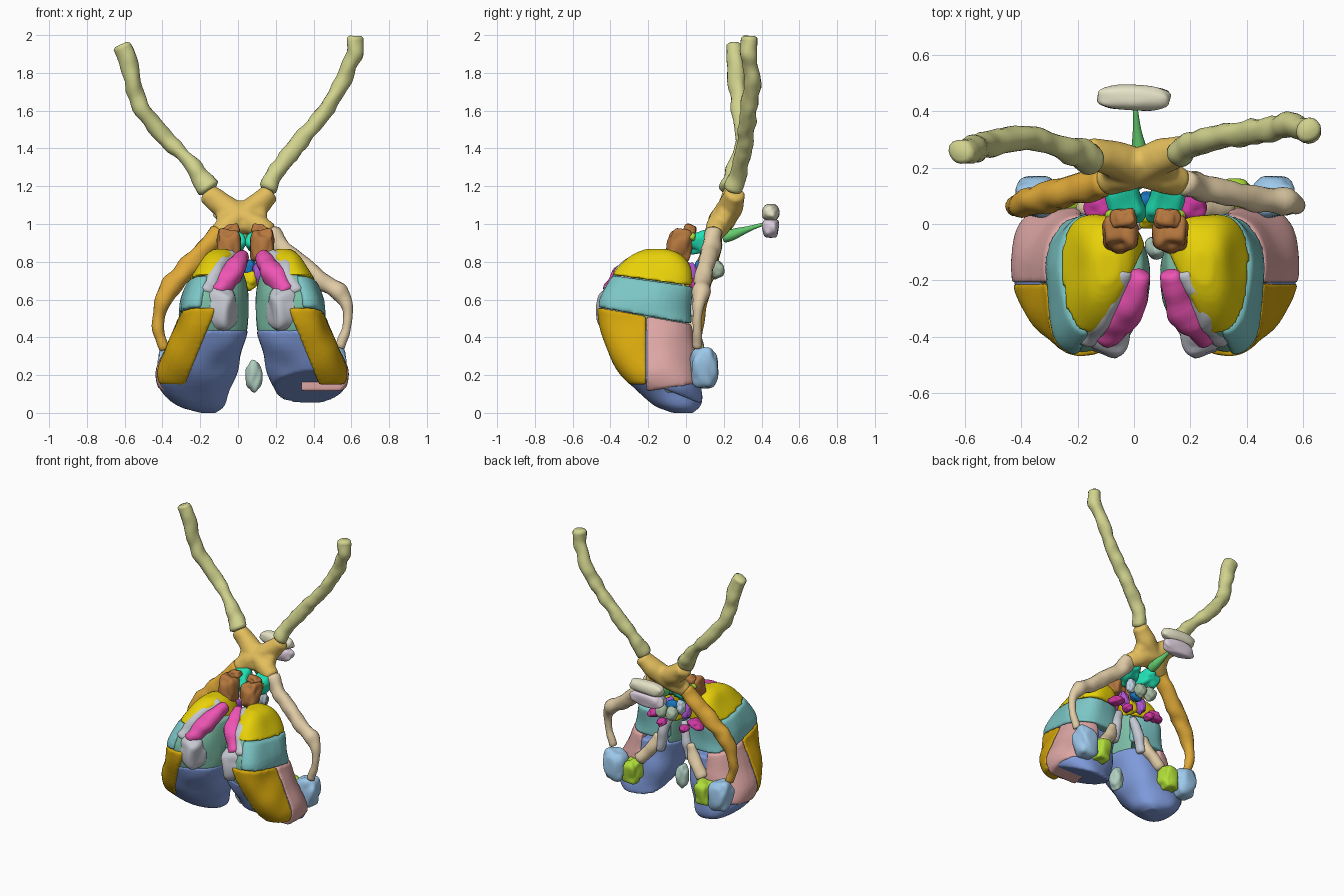
import bpy, bmesh, math
from mathutils import Vector, Euler, noise

if "Cube" in bpy.data.objects:
    bpy.data.objects.remove(bpy.data.objects["Cube"])

MID, HYP = 0.075, 0.04        # symmetry planes of the big lobes and the small nuclei


def finish(bm, name, col, voxel=0.0, smooth=4):
    bmesh.ops.recalc_face_normals(bm, faces=bm.faces)
    for f in bm.faces:
        f.smooth = True
    me = bpy.data.meshes.new(name)
    bm.to_mesh(me)
    bm.free()
    ob = bpy.data.objects.new(name, me)
    bpy.context.collection.objects.link(ob)
    key = "mat_%02d_%02d_%02d" % tuple(int(c * 99) for c in col)
    mat = bpy.data.materials.get(key) or bpy.data.materials.new(key)
    mat.diffuse_color = (*[c ** 2 for c in col], 1)
    mat.use_nodes = True
    mat.node_tree.nodes["Principled BSDF"].inputs["Base Color"].default_value = mat.diffuse_color
    me.materials.append(mat)
    if voxel:
        r = ob.modifiers.new("remesh", 'REMESH')
        r.mode, r.voxel_size, r.use_smooth_shade = 'VOXEL', voxel, True
        s = ob.modifiers.new("soften", 'SMOOTH')
        s.factor, s.iterations = 0.5, smooth
    return ob


def loft(bm, rings):
    vs = [[bm.verts.new(p) for p in r] for r in rings]
    n = len(vs[0])
    for a, b in zip(vs, vs[1:]):
        for i in range(n):
            bm.faces.new((a[i], a[(i + 1) % n], b[(i + 1) % n], b[i]))
    bm.faces.new(vs[0])
    bm.faces.new(vs[-1][::-1])


def spline(pts, steps):
    # Catmull-Rom through tuples of any length
    P = [Vector(p) for p in pts]
    P = [2 * P[0] - P[1]] + P + [2 * P[-1] - P[-2]]
    out = []
    for i in range(1, len(P) - 2):
        a, b, c, d = P[i - 1:i + 3]
        for k in range(steps):
            t = k / steps
            out.append(0.5 * (2 * b + (c - a) * t + (2 * a - 5 * b + 4 * c - d) * t * t
                              + (3 * b - a - 3 * c + d) * t ** 3))
    return out + [P[-2]]


def add_tube(bm, pts, bump=0.12):
    # pts: (x, y, z, radius)
    S = spline(pts, 6)
    C = [p.to_3d() for p in S]
    rings = []
    for i, p in enumerate(S):
        d = (C[min(i + 1, len(C) - 1)] - C[max(i - 1, 0)]).normalized()
        u = d.cross(Vector((0, 1, 0))).normalized()
        v = d.cross(u)
        r = p[3]
        ring = []
        for k in range(16):
            a = math.tau * k / 16
            o = u * math.cos(a) + v * math.sin(a)
            ring.append(C[i] + o * r * (1 + bump * noise.noise((C[i] + o * r) * 14)))
        rings.append(ring)
    cap = lambda ring, c, s: [c + (q - c) * 0.7 + s for q in ring]
    d0, d1 = (C[0] - C[1]).normalized(), (C[-1] - C[-2]).normalized()
    loft(bm, [cap(rings[0], C[0], d0 * S[0][3] * 0.25)] + rings
         + [cap(rings[-1], C[-1], d1 * S[-1][3] * 0.25)])


def tube(name, col, pts, bump=0.12):
    bm = bmesh.new()
    add_tube(bm, pts, bump)
    return finish(bm, name, col)


def blob(name, col, c, rad, power=1.0, rot=(0, 0, 0), plane=None, bump=0.2):
    # lumpy superellipsoid; with a mirror plane, x is measured from it and both sides are made
    for s, side in ((1, "right"), (-1, "left")) if plane is not None else ((1, ""),):
        bm = bmesh.new()
        bmesh.ops.create_icosphere(bm, subdivisions=4, radius=1)
        R = Euler(rot).to_matrix()
        for v in bm.verts:
            q = Vector([math.copysign(abs(t) ** power, t) * r for t, r in zip(v.co, rad)])
            q *= 1 + bump * noise.noise(v.co * 1.4 + Vector(c) * 9)
            p = R @ q + Vector(c)
            v.co = ((plane or 0) + s * p.x, p.y, p.z)
        finish(bm, (name + "_" + side).strip("_"), col)


# Horizontal sections of one lobe: z, inner, outer, front, back
LOBE = [(.0, .19, .28, -.08, .05), (.04, .14, .40, -.18, .08), (.12, .11, .49, -.27, .08),
        (.2, .08, .505, -.34, .07), (.3, .055, .475, -.40, .05), (.4, .03, .43, -.44, .03),
        (.5, .02, .39, -.46, .03), (.6, .01, .375, -.46, .03), (.7, .02, .34, -.41, .03),
        (.78, .05, .29, -.35, .02), (.84, .09, .25, -.28, -.03), (.868, .13, .21, -.22, -.1)]


def lobe_part(name, col, planes, grow=1.0, floor_right=False):
    # each plane (a, b, c, d) keeps a*x + b*y + c*z < d
    for s, side in ((1, "right"), (-1, "left")):
        bm = bmesh.new()
        rings = []
        for z, u0, u1, y0, y1 in spline(LOBE, 3):
            ring = []
            for k in range(40):
                a = math.tau * k / 40
                cx, cy = [math.copysign(abs(t) ** 0.77, t) for t in (math.cos(a), math.sin(a))]
                w = u1 - u0
                y = (y0 + y1) / 2 + cy * (y1 - y0) / 2 * grow
                u = (u0 + u1) / 2 + cx * w / 2 * grow
                u += 0.2 * w * max(0, -cy) ** 2 * (1 - cx) / 2     # slanted inner front
                p = Vector((u, y, z))
                ring.append(p + Vector((cx, cy, 0)) * 0.016 * noise.noise(p * 6))
            rings.append(ring)
        loft(bm, rings)
        bmesh.ops.recalc_face_normals(bm, faces=bm.faces)
        for a, b, c, d in planes + ([(0, -.4, -1, -.08)] if floor_right and s > 0 else []):
            n = Vector((a, b, c))
            bmesh.ops.bisect_plane(bm, geom=bm.verts[:] + bm.edges[:] + bm.faces[:],
                                   plane_co=n * d / n.length_squared, plane_no=n, clear_outer=True)
            bmesh.ops.holes_fill(bm, edges=[e for e in bm.edges if e.is_boundary])
        for v in bm.verts:
            v.co.x = MID + s * v.co.x
        finish(bm, name + "_" + side, col, 0.012, 3)


YEL, TEAL, MUST, PINK = (.9, .8, .05), (.45, .75, .75), (.82, .62, .06), (.85, .62, .61)
BLUE, SKY, LIME, GRAY = (.46, .57, .84), (.58, .76, .91), (.66, .86, .2), (.75, .76, .8)
MAG, SAGE, BROWN, OLIVE = (.93, .3, .68), (.45, .72, .62), (.68, .43, .22), (.80, .81, .52)
GOLD, ORANGE, BEIGE = (.88, .72, .33), (.86, .63, .2), (.87, .78, .62)

# Lobe segments
lobe_part("front_top_segment", YEL, [(0, -.14, -1, -.677), (-1, -.48, 0, .0)])
lobe_part("upper_side_segment", TEAL, [(0, .14, 1, .673), (0, -.18, -1, -.476), (-1, -.48, 0, -.05)], 1.01)
lobe_part("lower_front_segment", MUST, [(0, .18, 1, .474), (0, 1, 0, -.211), (-1, 0, -.406, -.415),
                                        (0, 0, -1, -.15)], 1.02)
lobe_part("lower_side_segment", PINK, [(0, .18, 1, .474), (0, -1, 0, .209), (-1, 0, 0, -.26),
                                       (0, .15, -1, -.145)], 1.02)
lobe_part("bottom_segment", BLUE, [(0, 0, 1, .44)], 0.985, True)
lobe_part("inner_segment", SAGE, [(1, .48, 0, .07), (0, 0, -1, -.42), (0, 0, 1, .74)], 0.96)
blob("front_inner_segment", GRAY, (.18, -.375, .545), (.1, .09, .12), .75, (.1, -.2, .3), MID, .2)

# Long strips along the inner top edge, and cords behind, on both sides
for s, side in ((1, "right"), (-1, "left")):
    m = lambda pts: [(MID + s * x, y, z, r) for x, y, z, r in pts]
    tube("inner_ridge_" + side, MAG, m([(.05, -.18, .83, .035), (.085, -.27, .78, .055),
         (.13, -.34, .71, .06), (.185, -.40, .64, .045)]), 0.3)
    tube("ridge_border_" + side, GRAY, m([(.11, -.17, .84, .03), (.16, -.26, .785, .05),
         (.2, -.34, .71, .055), (.235, -.39, .63, .05)]), 0.35)
    tube("rear_inner_cord_" + side, GRAY, m([(.06, .0, .64, .025), (.09, .02, .53, .035),
         (.12, .02, .4, .03)]), 0.3)
    tube("rear_outer_cord_" + side, BEIGE, m([(.13, .02, .5, .03), (.17, .04, .41, .04),
         (.25, .06, .31, .04)]), 0.3)

# Knobs at the lower back of the lobes
blob("outer_rear_knob", SKY, (.42, .095, .24), (.078, .075, .11), .75, (0, .1, 0), MID)
blob("inner_rear_knob", LIME, (.29, .09, .23), (.06, .065, .085), .7, (0, 0, 0), MID, .3)
blob("hanging_gland", (.66, .79, .73), (.085, -.08, .19), (.045, .045, .088))

# Small nuclei under the crossing
blob("front_nucleus", BROWN, (.088, -.035, .88), (.06, .065, .095), .75, (-.1, .12, .1), HYP, .3)
blob("front_nucleus_tip", BROWN, (.08, .02, .965), (.045, .035, .032), .8, (0, .3, 0), HYP, .3)
blob("rear_nucleus", (.12, .87, .68), (.075, .09, .91), (.06, .095, .06), .8, (.3, .2, -.3), HYP, .3)
blob("lime_nucleus", LIME, (.095, .03, .93), (.045, .025, .025), .8, (0, 0, 0), HYP)
blob("round_nucleus", (.62, .71, .6), (.04, .16, .76), (.04, .042, .05), 1, (0, 0, 0), HYP)
blob("violet_nucleus", (.64, .3, .8), (.07, .03, .74), (.03, .035, .065), .9, (.2, 0, 0), HYP, .4)
blob("pink_nucleus", (.78, .2, .6), (.16, .06, .68), (.055, .045, .03), .9, (0, .3, 0), HYP, .3)
blob("low_pink_nucleus", (.78, .2, .6), (.09, .09, .64), (.03, .04, .025), .9, (0, 0, 0), HYP, .3)
blob("pale_nucleus", (.72, .8, .86), (.08, .11, .8), (.03, .035, .05), .9, (0, 0, 0), HYP, .3)
blob("deep_blue_nucleus", (.1, .42, .72), (.05, .08, .77), (.045, .035, .045), .9)
blob("yellow_nucleus", YEL, (.06, .03, .7), (.045, .045, .05), .9, (0, 0, 0), None, .3)

# Crossing body: two crossed limbs fused with a flat centre
bm = bmesh.new()
add_tube(bm, [(-.16, .25, 1.16, .055), (-.07, .23, 1.09, .066), (.05, .19, 1.02, .068), (.165, .15, .955, .052)])
add_tube(bm, [(.165, .26, 1.16, .055), (.09, .235, 1.09, .066), (-.01, .19, 1.02, .068), (-.1, .15, .955, .052)])
mat_c = Euler((-.5, 0, 0)).to_matrix().to_4x4()
mat_c.translation = (.02, .2, 1.035)
g = bmesh.ops.create_icosphere(bm, subdivisions=4, radius=1)
for v in g["verts"]:
    q = [math.copysign(abs(t) ** .7, t) * r for t, r in zip(v.co, (.135, .055, .092))]
    v.co = mat_c @ Vector(q)
finish(bm, "nerve_crossing", GOLD, 0.01, 5)

# Long nerves rising from the crossing
tube("nerve_left", OLIVE, [(-.155, .235, 1.19, .056), (-.205, .25, 1.26, .05), (-.28, .28, 1.36, .037),
     (-.38, .305, 1.45, .043), (-.5, .29, 1.6, .045), (-.555, .27, 1.74, .046), (-.585, .26, 1.87, .047),
     (-.615, .26, 1.94, .047)], .3)
tube("nerve_right", OLIVE, [(.155, .25, 1.19, .047), (.2, .275, 1.27, .046), (.29, .305, 1.39, .044),
     (.38, .32, 1.5, .044), (.49, .335, 1.64, .044), (.56, .35, 1.77, .044), (.615, .335, 1.9, .044),
     (.62, .335, 1.985, .044)], .3)

# Tracts running down to the rear knobs
tube("tract_left", ORANGE, [(-.1, .15, .955, .05), (-.18, .13, .86, .052), (-.29, .1, .74, .055),
     (-.37, .08, .65, .05), (-.415, .065, .53, .036), (-.42, .06, .43, .03), (-.39, .06, .34, .026)], .25)
tube("tract_right", BEIGE, [(.17, .15, .955, .048), (.23, .13, .87, .05), (.33, .11, .79, .046),
     (.44, .09, .70, .046), (.54, .08, .63, .046), (.58, .065, .55, .028), (.575, .06, .45, .024),
     (.54, .06, .35, .025)], .25)

# Stalk and gland behind the crossing
tube("gland_stalk", (.36, .78, .4), [(.02, .2, .93, .03), (.02, .25, .945, .03), (.012, .32, .97, .017),
     (.005, .41, 1.0, .008)], .1)
blob("gland_upper", (.89, .88, .76), (-.003, .448, 1.06), (.135, .045, .046), .8, (0, 0, -.03), None, .1)
blob("gland_lower", (.86, .8, .86), (-.003, .448, .98), (.125, .045, .054), .8, (0, 0, 0), None, .12)
